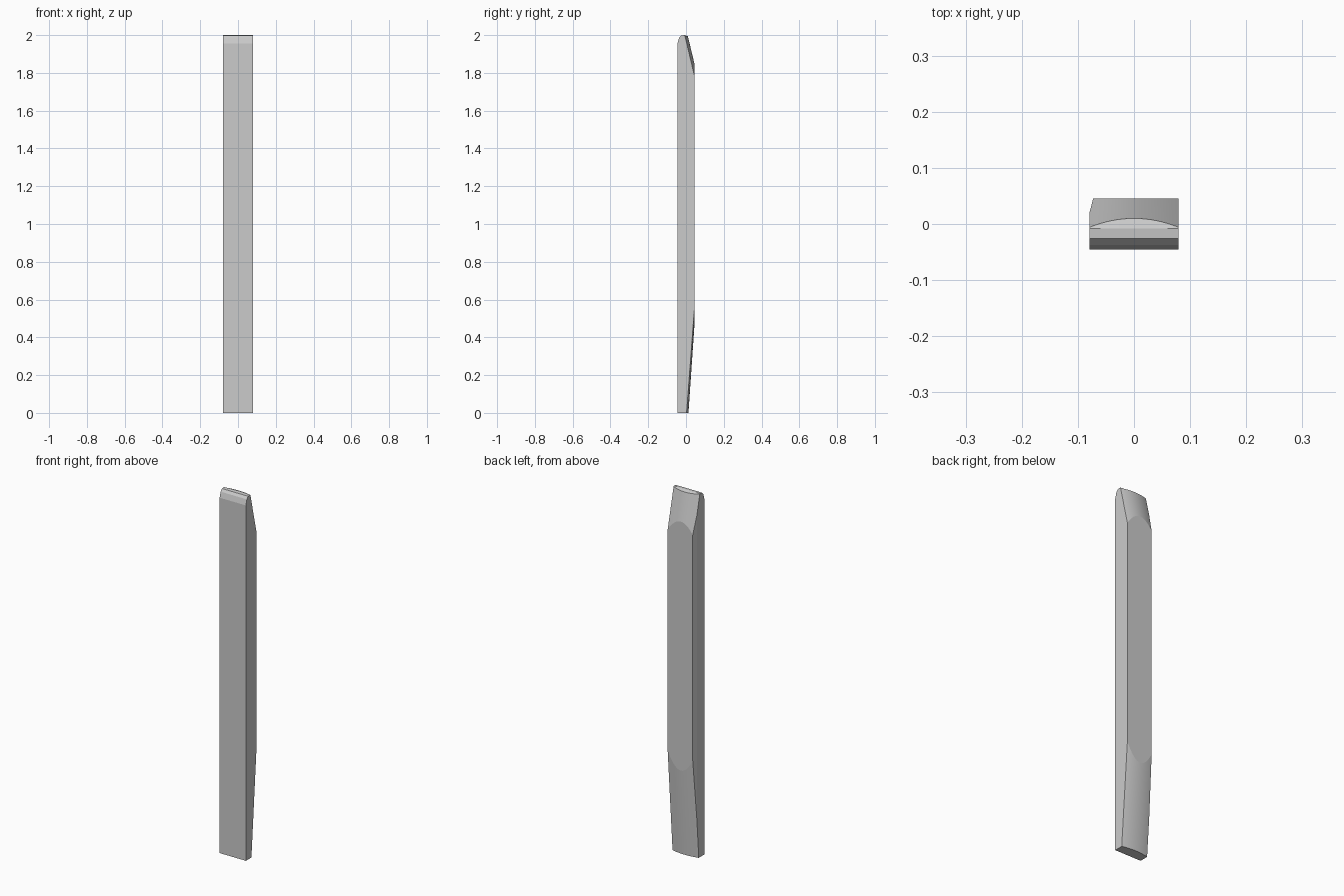
import bpy, bmesh, math
from mathutils import Vector

if "Cube" in bpy.data.objects:
    bpy.data.objects.remove(bpy.data.objects["Cube"])

HALF_W, HALF_D = 0.0797, 0.0455   # half width and half depth
STEPS = 16                        # stations across the width


def side_profile(x):
    """Side outline (y, z) at x; the two rear bevels are crowned."""
    c = (x / HALF_W) ** 2
    return [
        (-HALF_D, 0.0),
        (0.013 - 0.010 * c, 0.0),        # lower bevel
        (HALF_D, 0.475 + 0.09 * c),
        (HALF_D, 1.845 - 0.065 * c),     # upper bevel
        (0.010 - 0.016 * c, 1.994 + 0.003 * c),
        (-0.008, 2.0),                   # rounded top front
        (-0.026, 1.998),
        (-0.037, 1.985),
        (-HALF_D, 1.955),
    ]


bm = bmesh.new()
rings = []
for i in range(STEPS + 1):
    x = HALF_W * (2 * i / STEPS - 1)
    rings.append([bm.verts.new((x, y, z)) for y, z in side_profile(x)])

# Skin between stations, then close both sides
n = len(rings[0])
for a, b in zip(rings, rings[1:]):
    for j in range(n):
        k = (j + 1) % n
        bm.faces.new((a[j], a[k], b[k], b[j]))
bm.faces.new(rings[0])
bm.faces.new(rings[-1])

# Shallow chamfer along the rear left edge
p = Vector((-HALF_W, 0.019, 0))
q = Vector((-0.0727, HALF_D, 0))
normal = Vector((-(q.y - p.y), q.x - p.x, 0)).normalized()
cut = bmesh.ops.bisect_plane(bm, geom=bm.verts[:] + bm.edges[:] + bm.faces[:],
                             dist=1e-6, plane_co=p, plane_no=normal,
                             clear_outer=True)
bmesh.ops.holes_fill(bm, edges=[e for e in bm.edges if e.is_boundary], sides=0)
bmesh.ops.recalc_face_normals(bm, faces=bm.faces[:])

mesh = bpy.data.meshes.new("bevelled_bar")
bm.to_mesh(mesh)
bm.free()
bar = bpy.data.objects.new("bevelled_bar", mesh)
bpy.context.collection.objects.link(bar)

# Smooth crowns, crisp bevel borders
bpy.context.view_layer.objects.active = bar
bar.select_set(True)
bpy.ops.object.shade_smooth_by_angle(angle=math.radians(3.6))
